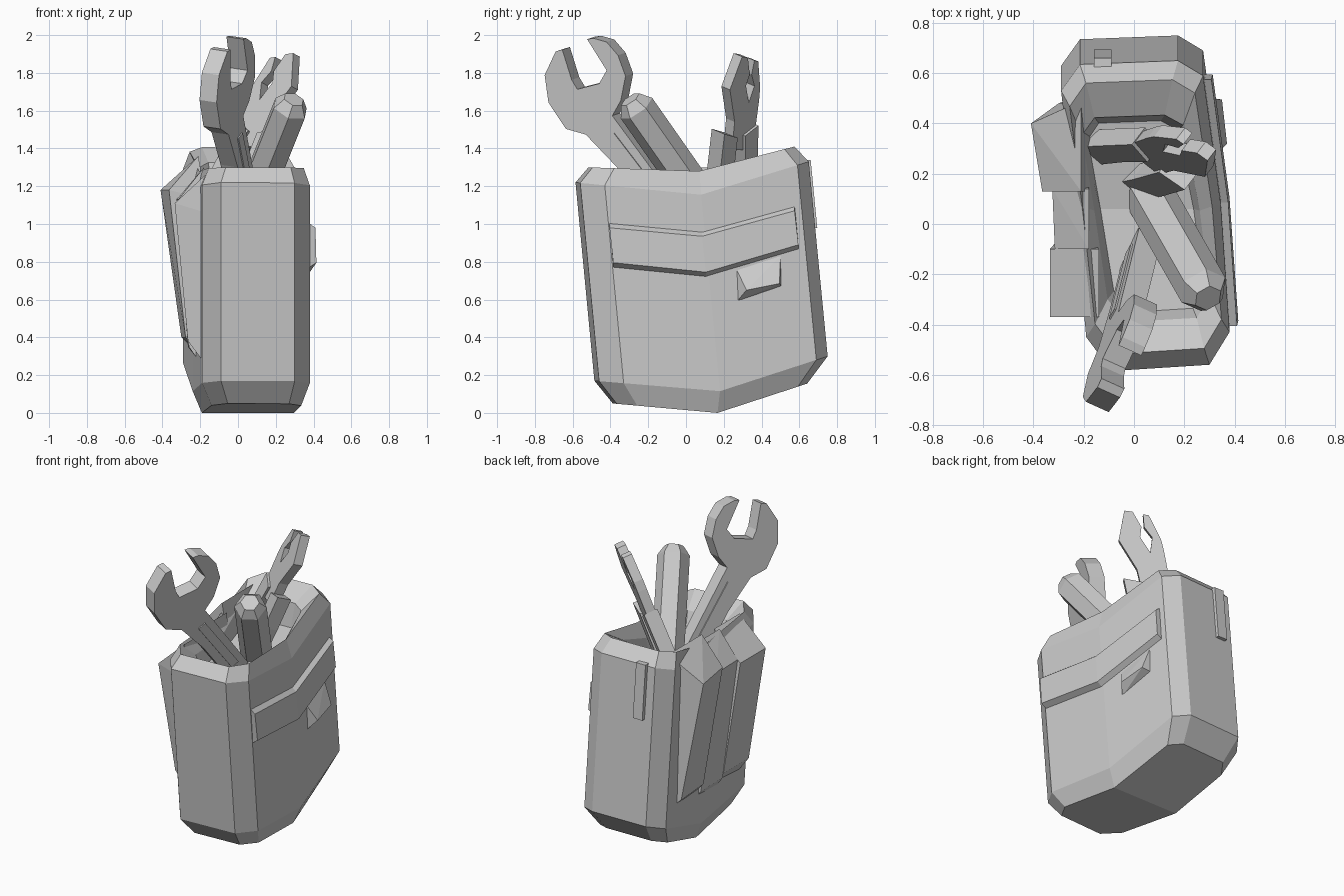
import bpy
import bmesh
import math
from mathutils import Vector

default_cube = bpy.data.objects.get("Cube")
if default_cube:
    bpy.data.objects.remove(default_cube, do_unlink=True)

GRAY = (0.6, 0.6, 0.6, 1.0)
gray = bpy.data.materials.new("plain gray")
gray.use_nodes = True
gray.diffuse_color = GRAY
gray.node_tree.nodes["Principled BSDF"].inputs["Base Color"].default_value = GRAY


def finish(name, bm):
    """Turn a bmesh into a flat-shaded object."""
    bmesh.ops.recalc_face_normals(bm, faces=bm.faces)
    mesh = bpy.data.meshes.new(name)
    bm.to_mesh(mesh)
    bm.free()
    mesh.materials.append(gray)
    obj = bpy.data.objects.new(name, mesh)
    bpy.context.collection.objects.link(obj)
    return obj


def loft(name, rings, fold=None):
    """Skin closed rings; end caps may be folded across two ring indices."""
    bm = bmesh.new()
    loops = [[bm.verts.new(p) for p in ring] for ring in rings]
    count = len(loops[0])
    for low, high in zip(loops, loops[1:]):
        for i in range(count):
            j = (i + 1) % count
            bm.faces.new((low[i], low[j], high[j], high[i]))
    for cap in (loops[0], loops[-1]):
        if fold:
            a, b = fold
            bm.faces.new(cap[a:b + 1])
            bm.faces.new(cap[b:] + cap[:a + 1])
        else:
            bm.faces.new(cap)
    return finish(name, bm)


def hull(name, points):
    """Convex solid around a few points."""
    bm = bmesh.new()
    for p in points:
        bm.verts.new(p)
    result = bmesh.ops.convex_hull(bm, input=bm.verts)
    loose = [v for v in set(result["geom_interior"] + result["geom_unused"])
             if isinstance(v, bmesh.types.BMVert)]
    bmesh.ops.delete(bm, geom=loose, context='VERTS')
    bmesh.ops.dissolve_limit(bm, angle_limit=math.radians(2), verts=bm.verts, edges=bm.edges)
    return finish(name, bm)


def slab(name, outline, plane, thickness):
    """Side-on outline (y, z) laid on a tilted plane x = base + a*y + b*z."""
    base, a, b = plane
    half = Vector((1, -a, -b)).normalized() * thickness / 2
    middle = [Vector((base + a * y + b * z, y, z)) for y, z in outline]
    return loft(name, [[p - half for p in middle], [p + half for p in middle]])


# Bag: one chamfered plan, stacked into outer shell, rim and shallow cavity
PLAN = [(-0.09, -0.585), (0.30, -0.56), (0.38, -0.43), (0.345, 0.08), (0.275, 0.59),
        (0.175, 0.65), (-0.215, 0.635), (-0.29, 0.53), (-0.24, 0.08), (-0.19, -0.45)]
BEND, FRONT, BACK = 0.08, -0.585, 0.65


def bag_ring(shift, inset_x, inset_y, z_front, z_bend, z_back):
    ring = []
    for x, y in PLAN:
        if y < BEND:
            z = z_bend + (z_front - z_bend) * (BEND - y) / (BEND - FRONT)
        else:
            z = z_bend + (z_back - z_bend) * (y - BEND) / (BACK - BEND)
        centre = 0.06 - 0.11 * y
        ring.append((centre + (x - centre) * (1 - inset_x / 0.3),
                     y * (1 - inset_y / 0.6) + shift, z))
    return ring


loft("bag", [
    bag_ring(0.10, 0.05, 0.10, 0.05, 0.0, 0.155),
    bag_ring(0.10, 0, 0, 0.17, 0.115, 0.30),
    bag_ring(0, 0, 0, 1.22, 1.155, 1.33),
    bag_ring(0, 0.035, 0.07, 1.30, 1.28, 1.41),
    bag_ring(0, 0.085, 0.20, 1.21, 1.18, 1.33),
    bag_ring(0.01, 0.11, 0.23, 1.12, 1.10, 1.17),
], fold=(3, 8))

# Flap across the left side, bent in the middle
flap_rings = []
for x, y, top, low in ((0.37, -0.405, 1.01, 0.765), (0.335, 0.085, 0.965, 0.715),
                       (0.268, 0.575, 1.10, 0.86)):
    flap_rings.append([(x, y, top), (x + 0.04, y, top - 0.03),
                       (x + 0.045, y + 0.02, low + 0.03), (x, y + 0.02, low)])
loft("side_flap", flap_rings)

# Wedge tab below the flap
hull("flap_tab", [(0.325, 0.27, 0.755), (0.295, 0.50, 0.83), (0.32, 0.27, 0.59),
                  (0.285, 0.505, 0.67), (0.37, 0.32, 0.65), (0.35, 0.495, 0.685)])

# Clip hanging down the back
hull("back_clip", [(x, y + lean, z) for x in (-0.16, -0.09) for y in (0.60, 0.68)
                   for z, lean in ((0.98, 0.015), (1.34, -0.02))])


# Tapered pouches on the right side; the outer face may twist by skew
def pouch(name, y_front, y_back, flare, skew, rim, top, bottom):
    points = []
    for y, spread, turn_in in ((y_front, 0, skew), (y_back, flare, 0)):
        points += [(rim[0], y + spread, rim[1]), (top[0] + turn_in, y, top[1]),
                   (bottom[0] + turn_in / 2, y + 0.08, bottom[1]),
                   (-0.19, y + 0.08 + spread / 2, bottom[1] - 0.10),
                   (-0.17, y + spread, top[1] - 0.05)]
    hull(name, points)


pouch("rear_pouch", 0.13, 0.40, 0.09, 0.045, (-0.21, 1.36), (-0.41, 1.18), (-0.30, 0.40))
pouch("middle_pouch", -0.10, 0.14, 0, 0.01, (-0.18, 1.30), (-0.325, 1.13), (-0.265, 0.35))
pouch("front_pouch", -0.37, -0.10, 0, 0, (-0.14, 1.29), (-0.335, 1.11), (-0.265, 0.38))

# Open-ended wrench with a raised strip on the handle
WRENCH_PLANE = (-0.0875, 0.45, 0.15)
slab("wrench", [
    (-0.728, 1.795), (-0.67, 1.92), (-0.635, 1.93), (-0.585, 1.77), (-0.555, 1.72),
    (-0.44, 1.75), (-0.40, 1.82), (-0.503, 1.985), (-0.47, 1.99), (-0.40, 1.97),
    (-0.34, 1.90), (-0.30, 1.79), (-0.325, 1.66), (-0.37, 1.58), (-0.03, 1.12),
    (-0.15, 1.05), (-0.345, 1.307), (-0.51, 1.48), (-0.615, 1.51), (-0.708, 1.65),
], WRENCH_PLANE, 0.1)
slab("wrench_strip", [(-0.40, 1.46), (-0.36, 1.49), (-0.10, 1.15), (-0.14, 1.12)],
     WRENCH_PLANE, 0.114)

# Six-sided tool handle with a chamfered end
axis = Vector((0.4, -0.7, 1)).normalized()
tip = Vector((0.295, -0.295, 1.66))
turn = axis.to_track_quat('Z', 'Y')


def hexagon(depth, radius):
    return [tip - axis * depth + turn @ Vector((radius * math.cos(i * math.pi / 3),
                                                radius * math.sin(i * math.pi / 3), 0))
            for i in range(6)]


loft("tool_handle", [hexagon(0.75, 0.1), hexagon(0.06, 0.1), hexagon(0, 0.058)])

# Pliers: jaws with a slit, and two grips, turned diagonally
PLIERS_PLANE = (-0.356, -1.3, 0.54)
slab("pliers_jaws", [
    (0.275, 1.895), (0.21, 1.72), (0.235, 1.55), (0.22, 1.40), (0.33, 1.40), (0.365, 1.67),
    (0.37, 1.73), (0.36, 1.87), (0.34, 1.875), (0.325, 1.80), (0.34, 1.74), (0.31, 1.65),
    (0.295, 1.74), (0.315, 1.80), (0.305, 1.89),
], PLIERS_PLANE, 0.06)
slab("pliers_grip_front", [(0.17, 1.49), (0.24, 1.47), (0.21, 1.2), (0.20, 1.08),
                           (0.13, 1.08), (0.145, 1.27)], PLIERS_PLANE, 0.09)
slab("pliers_grip_back", [(0.28, 1.48), (0.35, 1.535), (0.345, 1.3), (0.34, 1.1),
                          (0.27, 1.1), (0.28, 1.3)], PLIERS_PLANE, 0.09)
